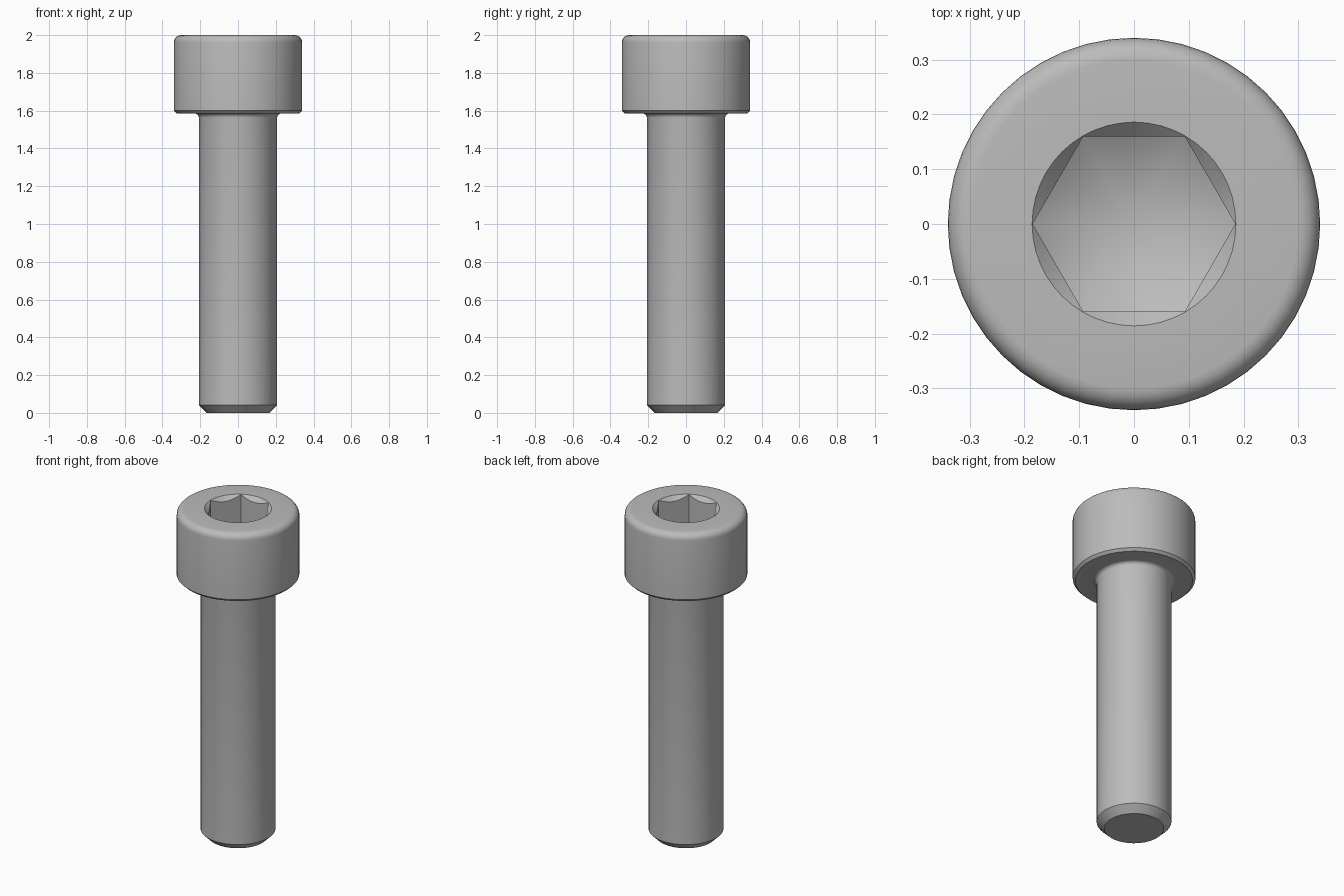
import bpy, bmesh
from math import sin, cos, pi, radians

if "Cube" in bpy.data.objects:
    bpy.data.objects.remove(bpy.data.objects["Cube"], do_unlink=True)

SEGMENTS = 48
HEAD_R, SHANK_R, HEX_R = 0.34, 0.207, 0.185
TOP, HEAD_BASE = 2.0, 1.585

steel = bpy.data.materials.new("Grey steel")
steel.use_nodes = True
grey = (0.5, 0.5, 0.5, 1)
steel.diffuse_color = grey
steel.node_tree.nodes["Principled BSDF"].inputs["Base Color"].default_value = grey


def lathe(name, profile, sides=SEGMENTS):
    """Solid of revolution about z from (radius, height) points on and off the axis."""
    bm = bmesh.new()
    verts = [bm.verts.new((r, 0, z)) for r, z in profile]
    edges = [bm.edges.new(pair) for pair in zip(verts, verts[1:])]
    bmesh.ops.spin(bm, geom=verts + edges, cent=(0, 0, 0), axis=(0, 0, 1),
                   angle=2 * pi, steps=sides, use_merge=False)
    bmesh.ops.remove_doubles(bm, verts=bm.verts, dist=0.0005)
    bmesh.ops.recalc_face_normals(bm, faces=bm.faces)
    mesh = bpy.data.meshes.new(name)
    bm.to_mesh(mesh)
    bm.free()
    mesh.materials.append(steel)
    obj = bpy.data.objects.new(name, mesh)
    bpy.context.collection.objects.link(obj)
    return obj


def arc(cx, cz, radius, start, end, steps):
    angles = [radians(start + (end - start) * i / steps) for i in range(steps + 1)]
    return [(cx + radius * cos(a), cz + radius * sin(a)) for a in angles]


def boolean(target, cutter, operation):
    """Apply a boolean and discard the cutter."""
    cutter.hide_render = True
    mod = target.modifiers.new(operation.title(), 'BOOLEAN')
    mod.object, mod.operation, mod.solver = cutter, operation, 'EXACT'
    bpy.context.view_layer.objects.active = target
    bpy.ops.object.modifier_apply(modifier=mod.name)
    bpy.data.objects.remove(cutter, do_unlink=True)


# Body: chamfered tip, shank, fillet under the head, head with rounded rim
fillet, rim = 0.022, 0.04
profile = [(0, 0), (SHANK_R - 0.042, 0), (SHANK_R, 0.042)]
profile += arc(SHANK_R + fillet, HEAD_BASE - fillet, fillet, 180, 90, 4)
profile += [(HEAD_R - 0.015, HEAD_BASE), (HEAD_R, HEAD_BASE + 0.015)]
profile += arc(HEAD_R - rim, TOP - rim, rim, 0, 90, 6)
profile += [(0, TOP)]
bolt = lathe("socket_head_bolt", profile)

# Hexagonal socket with a conical drilled bottom
socket = lathe("hex_socket_cutter", [(0, 1.5), (HEX_R, 1.5), (HEX_R, 2.1), (0, 2.1)], 6)
drill = lathe("drill_cone", [(0, 1.69), (0.25, 1.835), (0.25, 2.2), (0, 2.2)])
boolean(socket, drill, 'INTERSECT')
boolean(bolt, socket, 'DIFFERENCE')

# Countersunk mouth of the socket
mouth = lathe("mouth_cutter", [(0, 1.9), (HEX_R + 0.001 - 0.1, 1.9),
                               (HEX_R + 0.001 + 0.05, 2.05), (0, 2.05)])
boolean(bolt, mouth, 'DIFFERENCE')

# Smooth round surfaces, keep chamfers and hex edges crisp
bpy.ops.object.select_all(action='DESELECT')
bolt.select_set(True)
bpy.context.view_layer.objects.active = bolt
bpy.ops.object.shade_smooth_by_angle(angle=radians(28))
